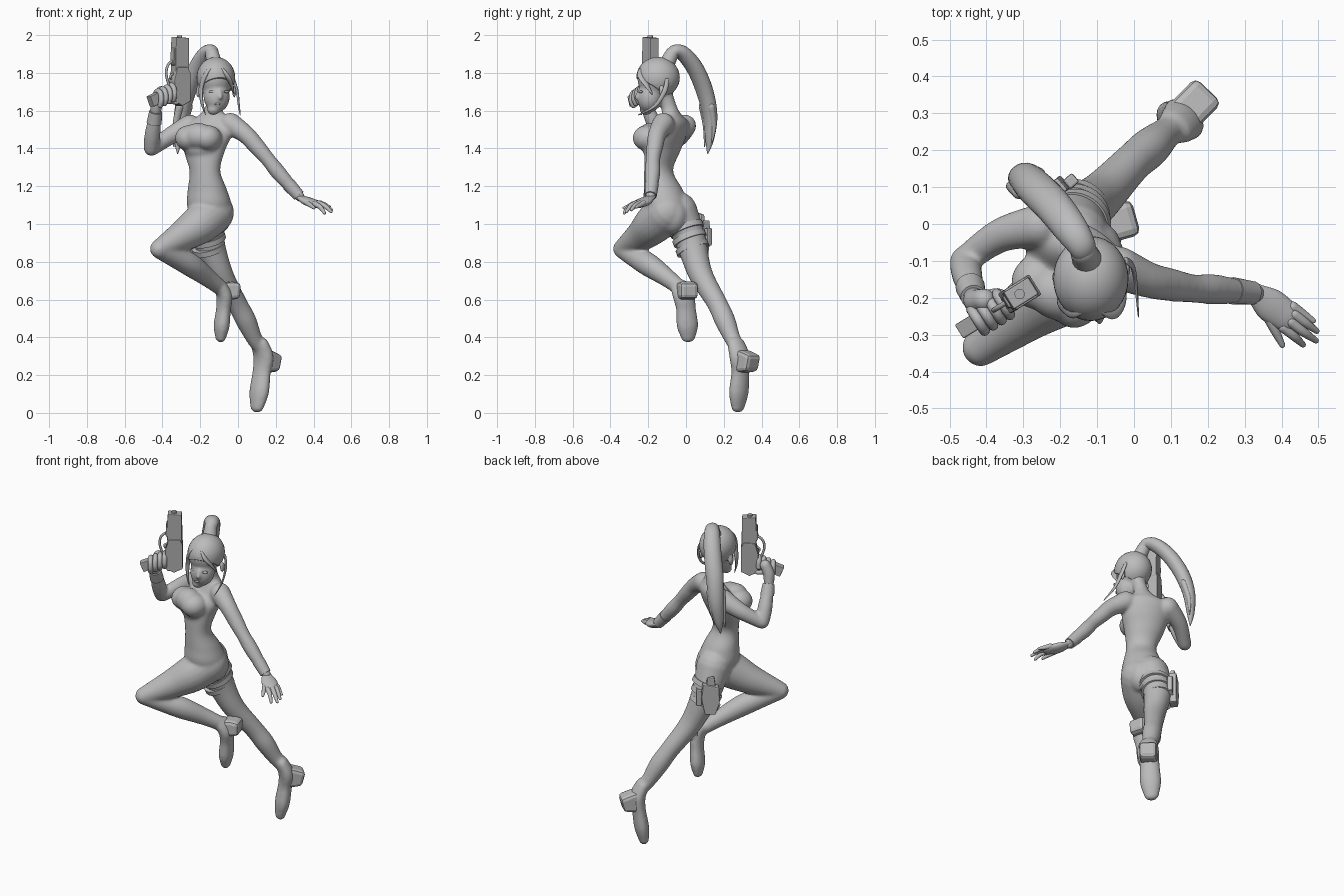
import bpy, bmesh, math
from mathutils import Vector, Matrix


def material(name, v):
    m = bpy.data.materials.new(name)
    m.diffuse_color = (v, v, v, 1)
    return m


GREY = material("clay grey", 0.50)
DARK = material("gunmetal grey", 0.43)


def spline(rows, n=6):
    """Catmull-Rom through rows of numbers."""
    out = []
    for i in range(len(rows) - 1):
        a, b, c, d = (rows[max(0, min(len(rows) - 1, i + k))] for k in (-1, 0, 1, 2))
        for s in range(n):
            t = s / n
            out.append([0.5 * (2 * q + (r - p) * t + (2 * p - 5 * q + 4 * r - w) * t * t
                               + (3 * q - p - 3 * r + w) * t ** 3) for p, q, r, w in zip(a, b, c, d)])
    return out + [list(rows[-1])]


def skin(bm, rings):
    loops = [[bm.verts.new(p) for p in ring] for ring in rings]
    for a, b in zip(loops, loops[1:]):
        for i in range(len(a)):
            j = (i + 1) % len(a)
            bm.faces.new((a[i], a[j], b[j], b[i]))
    bm.faces.new(loops[0])
    bm.faces.new(loops[-1])


def tube(bm, rows, ref=None, k=1.0, dome=True, sides=20, n=6):
    """Tube through (x, y, z, radius); radius along ref, k * radius across it."""
    rows = spline(rows, n)
    pts = [Vector(r[:3]) for r in rows]
    rad = [max(0.002, r[3]) for r in rows]
    if ref is None:
        d = [abs(c) for c in pts[-1] - pts[0]]
        ref = [1 if i == d.index(min(d)) else 0 for i in range(3)]
    ref = Vector(ref)
    tan = [(pts[min(i + 1, len(pts) - 1)] - pts[max(i - 1, 0)]).normalized() for i in range(len(pts))]
    st = list(zip(pts, rad, tan))
    if dome:
        cap = [(math.sin(a), math.cos(a)) for a in (0.4, 0.8, 1.2, 1.5)]
        st = ([(pts[0] - tan[0] * rad[0] * s, rad[0] * c, tan[0]) for s, c in reversed(cap)] + st
              + [(pts[-1] + tan[-1] * rad[-1] * s, rad[-1] * c, tan[-1]) for s, c in cap])
    rings = []
    for p, r, t in st:
        u = (ref - t * ref.dot(t)).normalized()
        v = t.cross(u)
        rings.append([p + u * r * math.cos(a) + v * r * k * math.sin(a)
                      for a in (2 * math.pi * i / sides for i in range(sides))])
    skin(bm, rings)


def ball(bm, c, radii, yaw=0, pitch=0):
    m = (Matrix.Translation(c) @ Matrix.Rotation(yaw, 4, 'Z') @ Matrix.Rotation(pitch, 4, 'X')
         @ Matrix.Diagonal((*radii, 1)))
    bmesh.ops.create_uvsphere(bm, u_segments=32, v_segments=20, radius=1, matrix=m)


def frame(o, ux):
    x = Vector(ux).normalized()
    z = Vector((0, 0, 1))
    return Matrix.Translation(o) @ Matrix((x, z.cross(x), z)).transposed().to_4x4()


def prism(bm, prof, m, t, off=0):
    skin(bm, [[m @ Vector((u, off + s, z)) for u, z in prof] for s in (-t, t)])


def finish(bm, name, mat=GREY, smooth=True, bevel=0):
    bmesh.ops.recalc_face_normals(bm, faces=bm.faces)
    me = bpy.data.meshes.new(name)
    for f in bm.faces:
        f.smooth = smooth and len(f.verts) < 5
    bm.to_mesh(me)
    bm.free()
    me.materials.append(mat)
    ob = bpy.data.objects.new(name, me)
    bpy.context.collection.objects.link(ob)
    if bevel:
        b = ob.modifiers.new("bevel", 'BEVEL')
        b.width, b.segments = bevel, 2
    return ob


def single(name, rows, mat=GREY, **kw):
    bm = bmesh.new()
    tube(bm, rows, **kw)
    return finish(bm, name, mat)


# body: torso lofted from turned ellipses (x, y, z, half width, half depth, yaw)
body = bmesh.new()
torso = spline([(-.15, -.08, 1.00, .08, .07, -.75), (-.152, -.105, 1.09, .118, .115, -.75),
                (-.162, -.12, 1.18, .108, .10, -.72), (-.175, -.145, 1.28, .086, .072, -.62),
                (-.178, -.125, 1.38, .112, .086, -.5), (-.165, -.10, 1.46, .135, .09, -.46),
                (-.15, -.07, 1.53, .132, .072, -.46), (-.138, -.075, 1.575, .075, .052, -.4),
                (-.13, -.09, 1.62, .043, .043, 0), (-.122, -.115, 1.70, .042, .042, 0)])
skin(body, [[(x + a * math.cos(t) * math.cos(w) - b * math.sin(t) * math.sin(w),
              y + a * math.cos(t) * math.sin(w) + b * math.sin(t) * math.cos(w), z)
             for t in (math.tau * i / 36 for i in range(36))] for x, y, z, a, b, w in torso])
for c in ((-.157, -.207, 1.455), (-.262, -.155, 1.455)):
    ball(body, c, (.07, .077, .068), -.46)
ball(body, (-.21, -.187, 1.465), (.09, .072, .07), -.46)
ball(body, (-.20, -.165, 1.41), (.10, .06, .07), -.46)
for c in ((-.112, -.075, 1.045), (-.155, -.035, 1.07)):
    ball(body, c, (.075, .085, .10), -.6)

# head, jaw, chin, nose and ears
ball(body, (-.12, -.15, 1.77), (.094, .108, .106))
ball(body, (-.113, -.19, 1.675), (.07, .068, .085), .2, -.2)
ball(body, (-.13, -.212, 1.605), (.034, .034, .03), .2)
tube(body, [(-.095, -.25, 1.705, .009), (-.092, -.265, 1.668, .011)])
for c in ((-.02, -.125, 1.70), (-.212, -.145, 1.70)):
    ball(body, c, (.012, .022, .035))

# raised left leg, trailing right leg, and feet
tube(body, [(-.13, -.105, 1.06, .11), (-.20, -.17, 1.00, .106), (-.29, -.235, .94, .084), (-.415, -.335, .868, .052)])
tube(body, [(-.41, -.33, .865, .052), (-.33, -.265, .825, .058), (-.25, -.195, .782, .062),
            (-.16, -.10, .715, .049), (-.09, -.03, .66, .041)])
tube(body, [(-.165, -.04, 1.07, .10), (-.155, .022, .92, .083), (-.092, .075, .74, .065), (-.008, .162, .585, .054),
            (.042, .206, .49, .055), (.083, .243, .40, .044), (.115, .268, .35, .039)])
tube(body, [(-.09, -.03, .665, .038), (-.072, -.012, .62, .042), (-.077, 0, .55, .038),
            (-.087, .008, .46, .041), (-.092, .012, .40, .028)], ref=(.96, .27, 0), k=1.42)
tube(body, [(.115, .265, .365, .038), (.135, .285, .295, .044), (.125, .288, .215, .039),
            (.112, .28, .11, .042), (.10, .275, .03, .029)], ref=(.7, .7, 0), k=1.45)

# arms
tube(body, [(-.04, -.12, 1.53, .06), (.04, -.152, 1.475, .049), (.10, -.165, 1.41, .045), (.16, -.175, 1.34, .039),
            (.22, -.177, 1.265, .041), (.33, -.188, 1.142, .027)])
tube(body, [(-.255, -.005, 1.52, .06), (-.36, -.03, 1.465, .047), (-.455, -.095, 1.398, .038)])
tube(body, [(-.46, -.10, 1.40, .04), (-.452, -.14, 1.48, .042), (-.435, -.20, 1.60, .028)])
ob = finish(body, "body")
rm = ob.modifiers.new("blend", 'REMESH')
rm.mode, rm.voxel_size, rm.use_smooth_shade = 'VOXEL', .007, True
sm = ob.modifiers.new("soften", 'SMOOTH')
sm.factor, sm.iterations = .5, 18

# boot heels
for name, o, ux, prof in (
        ("left_heel", (-.075, -.003, 0), (.96, .27, 0), [(-.02, .69), (.04, .695), (.085, .688), (.08, .605), (.035, .60), (-.02, .60)]),
        ("right_heel", (.125, .283, 0), (.7, .72, 0), [(-.02, .345), (.05, .328), (.116, .305), (.095, .22), (.045, .215), (-.02, .22)])):
    bm = bmesh.new()
    prism(bm, prof, frame(o, ux), .05)
    finish(bm, name, GREY, False, .02)

# wrist cuffs and thigh straps
single("left_cuff", [(.268, -.181, 1.21, .037), (.322, -.187, 1.15, .032)], dome=False)
single("right_cuff", [(-.444, -.17, 1.535, .04), (-.436, -.197, 1.595, .034)], dome=False)
for i, (z, r) in enumerate(((.985, .09), (.935, .088), (.885, .086))):
    single(f"thigh_strap_{i}", [(-.159, .012 + (.94 - z) * .3, z, r + .003), (-.152, .022 + (.94 - z) * .3, z - .026, r + .003)],
           dome=False, sides=32)

# eyes and lips
bm = bmesh.new()
for c, w in (((-.137, -.243, 1.70), -.2), ((-.06, -.24, 1.70), .6)):
    ball(bm, c, (.017, .008, .007), w)
ball(bm, (-.108, -.253, 1.635), (.016, .007, .006), .2)
finish(bm, "eyes_and_lips")

# hair: cap cut along the hairline, tie, ponytail and loose locks
bm = bmesh.new()
ball(bm, (-.117, -.148, 1.775), (.102, .115, .109))
cut = bmesh.ops.bisect_plane(bm, geom=bm.verts[:] + bm.edges[:] + bm.faces[:], plane_co=(-.12, -.25, 1.765),
                             plane_no=(.03, -.12, -.19), clear_outer=True)
bmesh.ops.edgeloop_fill(bm, edges=[e for e in cut["geom_cut"] if isinstance(e, bmesh.types.BMEdge)])
finish(bm, "hair_cap")
single("hair_tie", [(-.128, -.095, 1.86, .040), (-.137, -.075, 1.90, .036)])
bm = bmesh.new()
side = (.76, .65, 0)
tube(bm, [(-.135, -.08, 1.89, .034), (-.142, -.058, 1.917, .038), (-.172, -.012, 1.90, .046), (-.22, .05, 1.82, .05),
          (-.27, .10, 1.70, .05), (-.30, .128, 1.57, .042), (-.315, .125, 1.45, .026), (-.32, .115, 1.375, .004)],
     ref=side, k=.85)
for dx, dy, z in ((-.022, -.02, 1.41), (.022, .02, 1.43)):
    tube(bm, [(-.285 + dx, .11 + dy, 1.62, .025), (-.308 + dx, .125 + dy, 1.52, .018), (-.318 + dx, .118 + dy, z, .003)],
         ref=side, k=.8)
finish(bm, "ponytail")
bm = bmesh.new()
for rows in ([(-.12, -.215, 1.845, .01), (-.165, -.232, 1.80, .024), (-.196, -.215, 1.72, .022),
              (-.19, -.228, 1.64, .014), (-.172, -.235, 1.58, .003)],
             [(-.11, -.215, 1.845, .01), (-.065, -.236, 1.79, .024), (-.035, -.212, 1.74, .016), (-.022, -.18, 1.69, .004)],
             [(-.02, -.10, 1.76, .012), (-.004, -.115, 1.70, .013), (.005, -.165, 1.625, .009), (.012, -.25, 1.578, .003)]):
    tube(bm, rows, ref=(0.3, -1, .3), k=.5)
finish(bm, "loose_locks")

# open left hand
bm = bmesh.new()
tube(bm, [(.33, -.188, 1.14, .028), (.368, -.218, 1.12, .045), (.412, -.25, 1.106, .042)], ref=(.6, .8, 0), k=.5)
for a, b, c in (((.36, -.245, 1.115), (.383, -.29, 1.10), (.402, -.328, 1.085)),
                ((.405, -.28, 1.105), (.435, -.305, 1.09), (.458, -.327, 1.058)),
                ((.425, -.265, 1.11), (.46, -.293, 1.095), (.493, -.316, 1.065)),
                ((.435, -.245, 1.11), (.465, -.268, 1.098), (.495, -.29, 1.075)),
                ((.43, -.225, 1.11), (.455, -.242, 1.10), (.485, -.262, 1.09))):
    tube(bm, [(*a, .015), (*b, .0125), (*c, .008)], sides=12)
finish(bm, "left_hand")

# gun, built in its own upright plane (u towards the grip, z towards the muzzle)
G = frame((-.31, -.19, 0), (-.85, -.53, 0))
bm = bmesh.new()
prism(bm, [(-.047, 1.75), (-.044, 1.985), (.035, 1.99), (.04, 1.88), (.035, 1.75)], G, .027)
prism(bm, [(-.05, 1.65), (-.05, 1.80), (-.035, 1.83), (.03, 1.83), (.05, 1.76), (.045, 1.65), (.0, 1.625)], G, .032)
prism(bm, [(.02, 1.745), (.10, 1.715), (.195, 1.675), (.172, 1.62), (.09, 1.655), (.02, 1.665)], G, .022)
prism(bm, [(.02, 1.94), (.044, 1.93), (.048, 1.85), (.03, 1.83)], G, .018)
finish(bm, "gun", DARK, False, .004)
bm = bmesh.new()
for rows in ([(.0, 1.97, .014), (.0, 1.999, .014)], [(.035, 1.87, .007), (.072, 1.84, .007), (.082, 1.79, .007), (.06, 1.72, .007)],
             [(.03, 1.80, .006), (.055, 1.785, .006), (.05, 1.765, .005)]):
    tube(bm, [(*(G @ Vector((u, 0, z))), r) for u, z, r in rows], dome=False, sides=16)
finish(bm, "barrel_and_trigger_guard", DARK)

# gripping right hand
bm = bmesh.new()
tube(bm, [(-.435, -.20, 1.60, .028), (*(G @ Vector((.11, -.045, 1.65))), .033), (*(G @ Vector((.09, -.038, 1.70))), .03)])
for i in range(4):
    u = .052 + .027 * i
    zc = 1.70 - .38 * (u - .03)
    tube(bm, [(*(G @ Vector((u, .034 * math.cos(a), zc + .043 * math.sin(a)))), .0145)
              for a in (math.radians(d) for d in (190, 140, 90, 40, -10, -50))], ref=G.to_3x3() @ Vector((1, 0, 0)), sides=12)
tube(bm, [(*(G @ Vector((u, w, z))), .013) for u, w, z in ((.08, -.045, 1.66), (.045, -.03, 1.65), (.03, .02, 1.645))], sides=12)
finish(bm, "right_hand")

# holster on the outer right thigh
H = frame((-.216, .09, 0), (.75, .65, 0))
bm = bmesh.new()
prism(bm, [(-.062, 1.0), (.03, 1.02), (.04, .93), (.02, .835), (-.04, .83), (-.065, .90)], H, .022)
prism(bm, [(-.045, .99), (.01, 1.0), (.005, 1.05), (-.035, 1.06)], H, .012, -.005)
prism(bm, [(.035, .975), (.068, .98), (.068, .885), (.035, .885)], H, .016, -.01)
finish(bm, "holster", GREY, False, .006)
